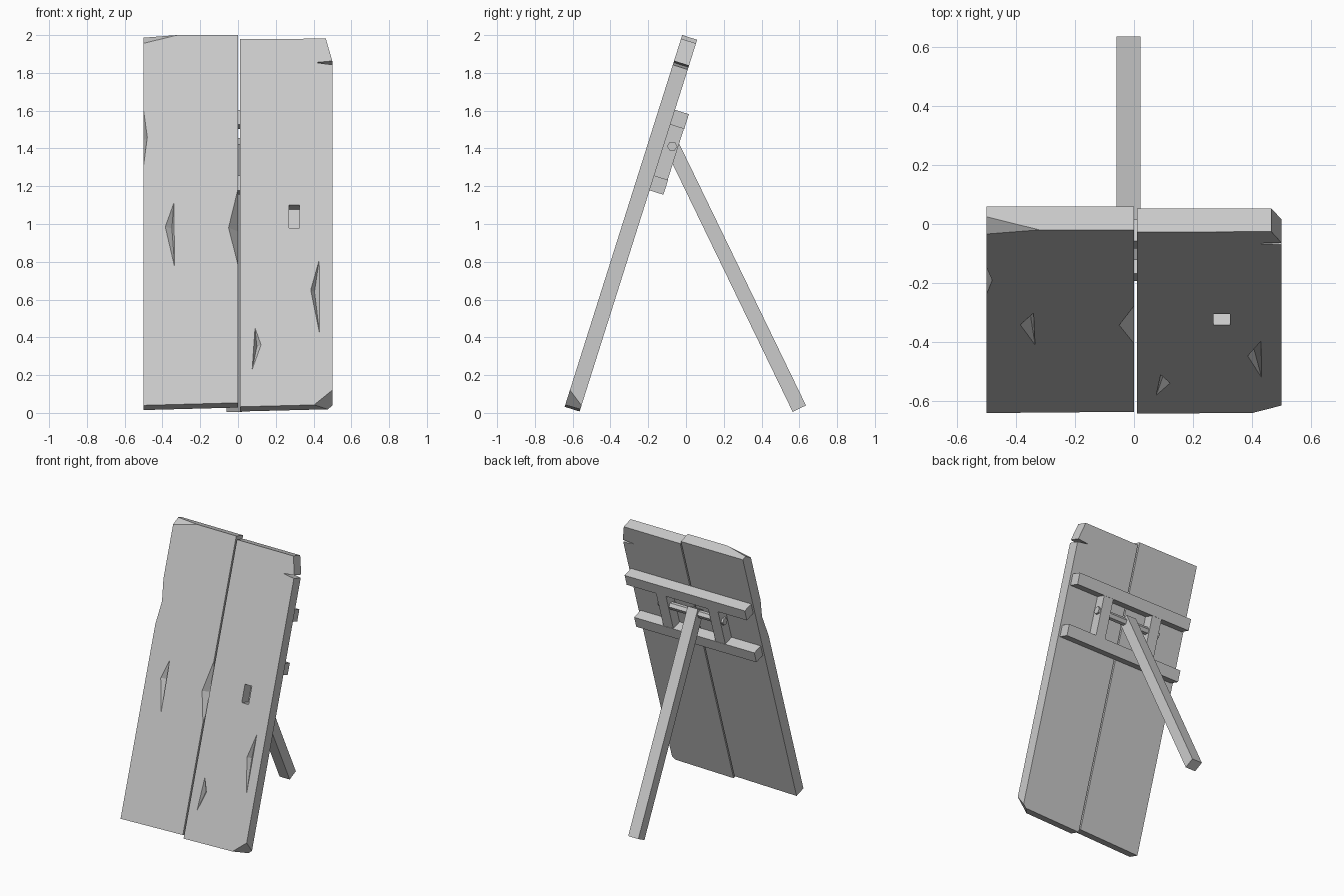
import bpy, bmesh, math
from mathutils import Vector, Matrix

if "Cube" in bpy.data.objects:
    bpy.data.objects.remove(bpy.data.objects["Cube"], do_unlink=True)

LEAN = math.radians(17.55)
THICK = 0.083
BASE = Vector((0, -0.64, 0.04))
# Board frame: x across, y through the thickness to the back, z up the slope
BOARD = Matrix.Translation(BASE) @ Matrix.Rotation(-LEAN, 4, 'X')

grey = bpy.data.materials.new("plain_grey")
grey.use_nodes = True
grey.diffuse_color = (0.6, 0.6, 0.6, 1)
grey.node_tree.nodes["Principled BSDF"].inputs["Base Color"].default_value = (0.6, 0.6, 0.6, 1)


def up(z):
    """Height on the front face to distance up the slope."""
    return (z - BASE.z) / math.cos(LEAN)


def finish(name, bm, matrix):
    bmesh.ops.recalc_face_normals(bm, faces=bm.faces)
    mesh = bpy.data.meshes.new(name)
    bm.to_mesh(mesh)
    bm.free()
    mesh.materials.append(grey)
    ob = bpy.data.objects.new(name, mesh)
    ob.matrix_world = matrix
    bpy.context.collection.objects.link(ob)
    return ob


def box(name, lo, hi, matrix=BOARD):
    lo, hi = Vector(lo), Vector(hi)
    bm = bmesh.new()
    bmesh.ops.create_cube(bm, size=1)
    for v in bm.verts:
        v.co = (lo + hi) / 2 + Vector(a * b for a, b in zip(v.co, hi - lo))
    return finish(name, bm, matrix)


def hull(name, points):
    bm = bmesh.new()
    for p in points:
        bm.verts.new(p)
    res = bmesh.ops.convex_hull(bm, input=bm.verts)
    spare = {g for g in res["geom_interior"] + res["geom_unused"]
             if isinstance(g, bmesh.types.BMVert)}
    bmesh.ops.delete(bm, geom=list(spare), context='VERTS')
    return finish(name, bm, BOARD)


def plank(name, outline, corner):
    """Extruded outline with one front corner sliced off by a plane."""
    bm = bmesh.new()
    face = bm.faces.new([bm.verts.new((x, 0, z)) for x, z in outline])
    ext = bmesh.ops.extrude_face_region(bm, geom=[face])
    moved = [g for g in ext["geom"] if isinstance(g, bmesh.types.BMVert)]
    bmesh.ops.translate(bm, verts=moved, vec=(0, THICK, 0))
    a, b, c = (Vector(p) for p in corner)
    normal = (b - a).cross(c - a).normalized()
    if normal.dot(Vector((0, THICK / 2, 1)) - a) > 0:
        normal.negate()
    cut = bmesh.ops.bisect_plane(bm, geom=bm.verts[:] + bm.edges[:] + bm.faces[:],
                                 plane_co=a, plane_no=normal, clear_outer=True)
    edges = [g for g in cut["geom_cut"] if isinstance(g, bmesh.types.BMEdge)]
    bmesh.ops.holes_fill(bm, edges=edges)
    return finish(name, bm, BOARD)


def carve(ob, cutter):
    cutter.hide_render = True
    mod = ob.modifiers.new("carve", 'BOOLEAN')
    mod.operation = 'DIFFERENCE'
    mod.solver = 'EXACT'
    mod.object = cutter
    bpy.context.view_layer.objects.active = ob
    bpy.ops.object.modifier_apply(modifier=mod.name)
    bpy.data.objects.remove(cutter, do_unlink=True)


def chip(ob, rim, deep, depth):
    """Gouge: rim triangle on the front face narrowing to one deep point."""
    pts = [(x, y, up(z)) for x, z in rim for y in (-0.02, 0)]
    carve(ob, hull("chip_cutter", pts + [(deep[0], depth, up(deep[1]))]))


# Two planks side by side
right_plank = plank("right_plank",
                    [(-0.5, 0), (0, 0.014), (0, 2.056), (-0.5, 2.056)],
                    [(-0.32, 0, 2.056), (-0.5, 0, 2.01), (-0.5, 0.047, 2.056)])
left_plank = plank("left_plank",
                   [(0.01, -0.008), (0.5, 0.005), (0.5, up(1.86)), (0.465, 2.036), (0.01, 2.034)],
                   [(0.4, 0, 0), (0.5, 0, 0.085), (0.475, THICK, 0.004)])

# Gouges in the front and along the edges
chip(right_plank, [(-0.34, 1.11), (-0.385, 0.985), (-0.335, 0.77)], (-0.35, 0.985), 0.03)
chip(right_plank, [(0.001, 1.19), (-0.05, 0.98), (0.001, 0.78)], (0.001, 0.98), 0.065)
chip(right_plank, [(-0.501, 1.61), (-0.48, 1.46), (-0.501, 1.3)], (-0.501, 1.46), 0.065)
chip(left_plank, [(0.43, 0.81), (0.385, 0.65), (0.432, 0.42)], (0.405, 0.65), 0.03)
chip(left_plank, [(0.09, 0.45), (0.122, 0.36), (0.075, 0.23)], (0.1, 0.36), 0.03)

# Split in the upper edge
carve(left_plank, hull("split_cutter", [(x, y, up(z)) for y in (-0.05, 0.15)
                                        for x, z in ((0.41, 1.855), (0.52, 1.865), (0.52, 1.84))]))

# Square slot, closed at the back by a thin skin
carve(left_plank, box("slot_cutter", (0.27, -0.05, up(0.98)), (0.325, THICK - 0.002, up(1.1))))

# Rear frame: two rails, two uprights and the pivot
for name, low, high in (("lower_rail", 1.22, 1.302), ("upper_rail", 1.585, 1.667)):
    box(name, (-0.485, THICK, low), (0.485, 0.16, high))
for name, x in (("right_upright", -0.21), ("left_upright", 0.21)):
    box(name, (x - 0.04, THICK, 1.302), (x + 0.04, 0.158, 1.585))

bm = bmesh.new()
bmesh.ops.create_cone(bm, cap_ends=True, segments=6, radius1=0.027, radius2=0.027, depth=0.53)
PIVOT = Vector((0, -0.073, 1.412))
finish("pivot_rod", bm, Matrix.Translation(PIVOT) @ Matrix.Rotation(math.pi / 2, 4, 'Y'))

# Prop leg swinging back from the pivot
foot = Vector((0, 0.6, 0.0225))
slope = PIVOT - foot
LEG = Matrix.Translation(foot) @ Matrix.Rotation(math.atan2(-slope.y, slope.z), 4, 'X')
box("prop_leg", (-0.06, -0.039, 0), (0.022, 0.039, slope.length + 0.03), LEG)
